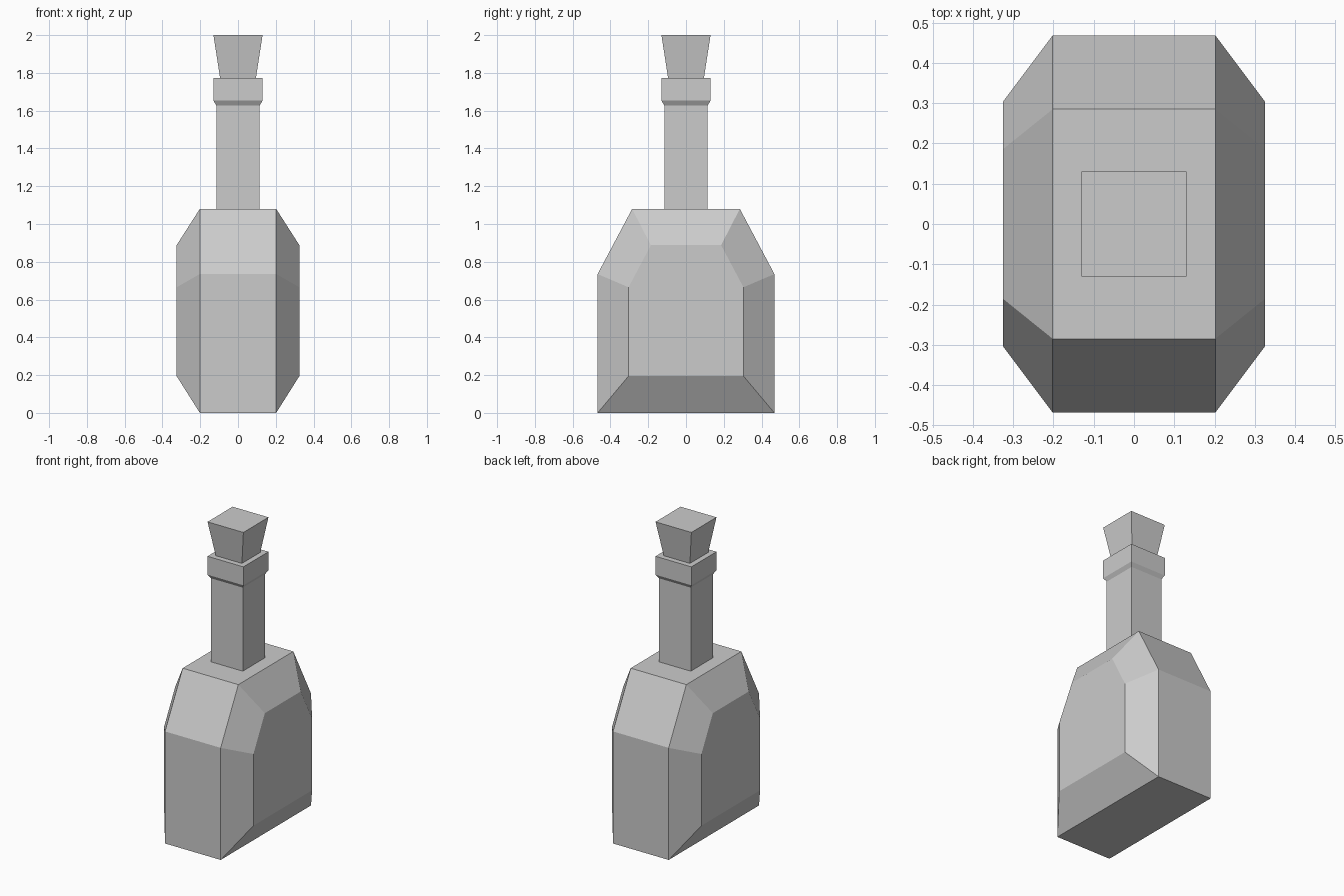
import bpy, bmesh

if "Cube" in bpy.data.objects:
    bpy.data.objects.remove(bpy.data.objects["Cube"])


def loft(name, rings, cap_start=True, cap_end=True):
    """Skin a stack of matching closed rings into a flat-shaded mesh."""
    bm = bmesh.new()
    loops = [[bm.verts.new(p) for p in ring] for ring in rings]
    n = len(loops[0])
    for a, b in zip(loops, loops[1:]):
        for i in range(n):
            j = (i + 1) % n
            bm.faces.new((a[i], a[j], b[j], b[i]))
    if cap_start:
        bm.faces.new(loops[0][::-1])
    if cap_end:
        bm.faces.new(loops[-1])
    bmesh.ops.recalc_face_normals(bm, faces=bm.faces)
    mesh = bpy.data.meshes.new(name)
    bm.to_mesh(mesh)
    bm.free()
    obj = bpy.data.objects.new(name, mesh)
    bpy.context.collection.objects.link(obj)
    return obj


def side_ring(x, half):
    """Mirror a half (y, z) outline into a closed ring at x."""
    outline = half + [(-y, z) for y, z in reversed(half)]
    return [(x, y, z) for y, z in outline]


def square(h, z):
    return [(-h, -h, z), (h, -h, z), (h, h, z), (-h, h, z)]


# Body: shouldered slab with bevelled side panels
outer = [(0.468, 0.0), (0.468, 0.735), (0.285, 1.08)]
inner = [(0.304, 0.195), (0.304, 0.665), (0.186, 0.888)]
loft("bottle_body", [side_ring(-0.325, inner), side_ring(-0.202, outer),
                     side_ring(0.202, outer), side_ring(0.325, inner)])

# Neck with flared collar, open where it meets the body
loft("bottle_neck", [square(0.115, 1.08), square(0.115, 1.628),
                     square(0.13, 1.653), square(0.13, 1.774)], cap_start=False)

# Tapered stopper resting on the collar
loft("stopper", [square(0.095, 1.774), square(0.13, 2.0)], cap_start=False)
